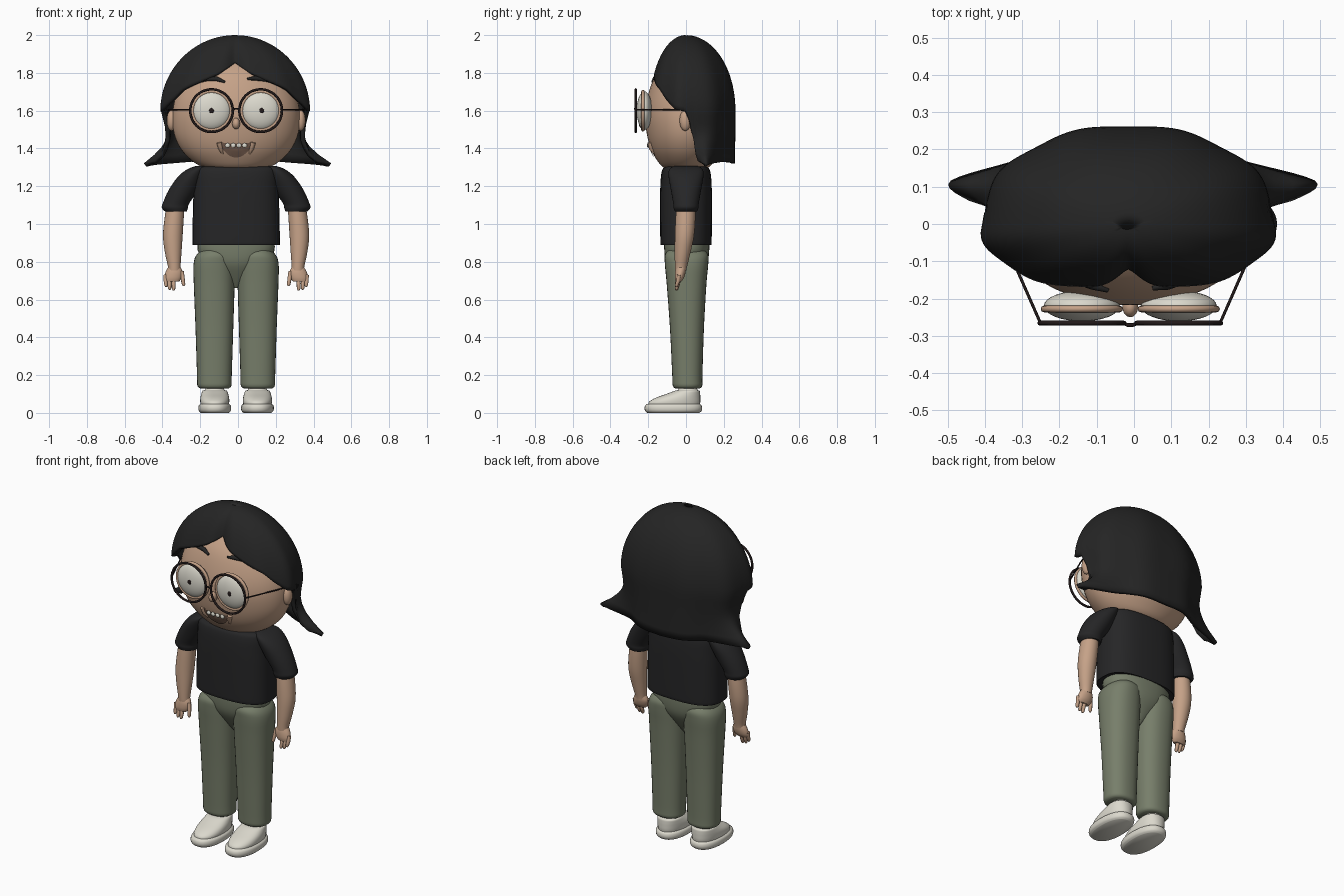
import bpy, bmesh, math
from mathutils import Vector

if "Cube" in bpy.data.objects:
    bpy.data.objects.remove(bpy.data.objects["Cube"])

CX = -0.01  # body centre line


def material(name, rgb):
    m = bpy.data.materials.new(name)
    m.diffuse_color = (*rgb, 1)
    m.use_nodes = True
    m.node_tree.nodes["Principled BSDF"].inputs["Base Color"].default_value = m.diffuse_color
    return m


SKIN = material("skin", (0.56, 0.36, 0.245))
BLACK = material("hair_black", (0.018, 0.018, 0.018))
SHIRT = material("shirt_black", (0.019, 0.019, 0.020))
GREEN = material("trouser_green", (0.185, 0.21, 0.145))
WHITE = material("off_white", (0.71, 0.69, 0.61))
FRAME = material("frame_dark", (0.016, 0.010, 0.010))
MOUTH = material("mouth_brown", (0.20, 0.12, 0.085))


def finish(name, bm, mat, angle=45):
    bmesh.ops.recalc_face_normals(bm, faces=bm.faces)
    me = bpy.data.meshes.new(name)
    bm.to_mesh(me)
    bm.free()
    me.materials.append(mat)
    me.shade_smooth()
    me.set_sharp_from_angle(angle=math.radians(angle))
    ob = bpy.data.objects.new(name, me)
    bpy.context.collection.objects.link(ob)
    return ob


def smooth_rings(rings, sub):
    """Catmull-Rom interpolation between rings."""
    out = []
    for i in range(len(rings) - 1):
        p0, p1 = rings[max(i - 1, 0)], rings[i]
        p2, p3 = rings[i + 1], rings[min(i + 2, len(rings) - 1)]
        for k in range(sub):
            t = k / sub
            out.append([0.5 * (2 * b + (c - a) * t + (2 * a - 5 * b + 4 * c - d) * t * t
                               + (3 * b - a - 3 * c + d) * t ** 3)
                        for a, b, c, d in zip(p0, p1, p2, p3)])
    out.append(list(rings[-1]))
    return out


def loft(name, rings, mat, n=32, power=2.0, sub=4):
    """Stack of horizontal superellipse rings (z, cx, cy, rx, ry)."""
    bm = bmesh.new()
    rows = []
    for z, cx, cy, rx, ry in smooth_rings(rings, sub):
        row = []
        for k in range(n):
            a = 2 * math.pi * k / n
            c, s = math.cos(a), math.sin(a)
            row.append(bm.verts.new((
                cx + rx * math.copysign(abs(c) ** (2 / power), c),
                cy + ry * math.copysign(abs(s) ** (2 / power), s), z)))
        rows.append(row)
    for a, b in zip(rows, rows[1:]):
        for k in range(n):
            bm.faces.new((a[k], a[(k + 1) % n], b[(k + 1) % n], b[k]))
    bm.faces.new(rows[0])
    bm.faces.new(rows[-1])
    return finish(name, bm, mat)


def ball(name, loc, size, mat):
    bm = bmesh.new()
    bmesh.ops.create_uvsphere(bm, u_segments=32, v_segments=20, radius=1)
    for v in bm.verts:
        v.co = Vector([v.co[i] * size[i] + loc[i] for i in range(3)])
    return finish(name, bm, mat)


def tube(name, pts, r, mat, cyclic=False, radii=None):
    cu = bpy.data.curves.new(name, "CURVE")
    cu.dimensions = "3D"
    cu.bevel_depth = r
    cu.bevel_resolution = 2
    cu.use_fill_caps = True
    sp = cu.splines.new("POLY")
    sp.points.add(len(pts) - 1)
    for i, p in enumerate(pts):
        sp.points[i].co = (*p, 1)
        sp.points[i].radius = radii[i] if radii else 1
    sp.use_cyclic_u = cyclic
    cu.materials.append(mat)
    ob = bpy.data.objects.new(name, cu)
    bpy.context.collection.objects.link(ob)
    return ob


# Head: broad at the jaw, hidden under hair at the top
HEAD = [(z, CX, 0.0, rx, ry) for z, rx, ry in [
    (1.285, 0.10, 0.07), (1.30, 0.175, 0.12), (1.34, 0.24, 0.155), (1.40, 0.295, 0.187),
    (1.48, 0.33, 0.208), (1.58, 0.338, 0.218), (1.68, 0.318, 0.202),
    (1.78, 0.262, 0.165), (1.85, 0.18, 0.105), (1.89, 0.06, 0.04)]]
loft("head", HEAD, SKIN, n=48)


def face_y(x, z):
    rows = smooth_rings(HEAD, 8)
    r = min(rows, key=lambda q: abs(q[0] - z))
    return -r[4] * math.sqrt(max(0, 1 - ((x - CX) / r[3]) ** 2))


# Hair: shell whose lower edge changes with angle from the front
EDGE = [(0, 1.855), (14, 1.80), (30, 1.755), (48, 1.71), (60, 1.66), (75, 1.61),
        (90, 1.595), (96, 1.50), (101, 1.335), (115, 1.318), (140, 1.33), (180, 1.32)]


def lower_edge(d):
    for (a, za), (b, zb) in zip(EDGE, EDGE[1:]):
        if d <= b:
            return za + (zb - za) * (d - a) / (b - a)
    return EDGE[-1][1]


bm = bmesh.new()
crown = bm.verts.new((-0.02, -0.015, 2.0))
cols, ROWS, N = [], 26, 144
for k in range(N):
    deg = k * 360 / N
    d = min(deg, 360 - deg)
    t = math.radians(deg)
    zb = lower_edge(d)
    col = []
    for j in range(1, ROWS + 1):
        s = j / ROWS
        z = 2.0 - (2.0 - zb) * s ** 1.7
        f = math.sqrt(1 - ((z - 1.6) / 0.4) ** 2) if z > 1.6 else 1 - 0.06 * math.sin(
            min(1, (1.6 - z) / 0.2) * math.pi / 2) * abs(math.sin(t))
        f *= 1 - 0.24 * s * math.exp(-(d / 9) ** 2)          # centre parting
        f *= 1 + 0.018 * s * math.cos(9 * t)                 # soft locks
        depth = 0.205 if d < 90 else 0.265
        x = -0.015 + 0.393 * f * math.sin(t)
        y = -depth * f * math.copysign(abs(math.cos(t)) ** 0.9, math.cos(t))
        low = max(0, (1.5 - z) / 0.18) ** 1.8
        flick = low * math.exp(-((d - 112) / 13) ** 2)       # side flicks
        x += math.copysign(0.165 if x > 0 else 0.14, x) * flick
        col.append(bm.verts.new((x, y, z)))
    cols.append(col)
for k in range(N):
    a, b = cols[k], cols[(k + 1) % N]
    bm.faces.new((crown, a[0], b[0]))
    for j in range(ROWS - 1):
        bm.faces.new((a[j], a[j + 1], b[j + 1], b[j]))
hair = finish("hair", bm, BLACK, 60)
sol = hair.modifiers.new("thickness", "SOLIDIFY")
sol.thickness = 0.022
sol.offset = -1

# Shirt body and trouser seat
loft("shirt_body", [(z, CX, 0, rx, ry) for z, rx, ry in [
    (0.895, 0.230, 0.133), (0.905, 0.232, 0.136), (1.10, 0.228, 0.137), (1.20, 0.224, 0.136),
    (1.27, 0.222, 0.130), (1.30, 0.205, 0.115), (1.312, 0.12, 0.07)]], SHIRT, power=2.7)
loft("trouser_seat", [(z, CX, 0.004, rx, ry) for z, rx, ry in [
    (0.93, 0.198, 0.118), (0.86, 0.203, 0.119), (0.79, 0.16, 0.108),
    (0.72, 0.08, 0.07), (0.66, 0.01, 0.03)]], GREEN, power=2.3)

for s, side in ((-1, "right"), (1, "left")):
    def X(v):
        return CX + s * v

    # Trouser leg, ankle and shoe
    loft(side + "_trouser_leg", [(z, X(c), y, rx, ry) for z, c, y, rx, ry in [
        (0.13, .115, .008, .076, .066), (0.145, .115, .008, .090, .078), (0.20, .115, .007, .092, .080),
        (0.45, .115, .005, .100, .090), (0.68, .116, .003, .108, .105), (0.79, .117, .003, .108, .115),
        (0.84, .112, .003, .095, .113), (0.875, .105, .003, .06, .08)]], GREEN, power=2.3)
    loft(side + "_shoe_sole", [(z, X(.113), -.067, rx, ry) for z, rx, ry in [
        (0.0, .074, .138), (.010, .084, .149), (.025, .087, .153), (.040, .084, .149),
        (.048, .075, .138)]], WHITE, power=2.3)
    loft(side + "_shoe_upper", [(z, X(.113), y, rx, ry) for z, y, rx, ry in [
        (.04, -.064, .074, .137), (.06, -.059, .077, .135), (.08, -.042, .076, .118),
        (.10, -.015, .071, .090), (.117, .006, .064, .066), (.124, .010, .05, .05),
        (.16, .010, .045, .045)]], WHITE, power=2.2)

    # Sleeve, arm and hand
    loft(side + "_sleeve", [(z, X((a + b) / 2), 0, (b - a) / 2, ry) for z, a, b, ry in [
        (1.065, .262, .375, .058), (1.085, .255, .393, .066), (1.11, .248, .388, .068),
        (1.18, .20, .357, .080), (1.25, .17, .308, .092), (1.29, .16, .258, .088),
        (1.308, .15, .21, .06)]], SHIRT)
    loft(side + "_arm", [(z, X(c), y, rx, ry) for z, c, y, rx, ry in [
        (1.14, .315, 0, .045, .045), (1.05, .326, -.002, .050, .052), (0.94, .335, -.008, .052, .051),
        (0.85, .333, -.018, .044, .042), (0.78, .328, -.026, .034, .033),
        (0.755, .327, -.028, .033, .03)]], SKIN, n=24)
    loft(side + "_palm", [(z, X(c), y, rx, ry) for z, c, y, rx, ry in [
        (0.775, .327, -.026, .031, .026), (0.745, .328, -.03, .046, .028), (0.715, .334, -.035, .046, .024),
        (0.695, .338, -.04, .036, .015)]], SKIN, n=20)
    for i, (a, b, top, tip) in enumerate([(.375, .371, .73, .667), (.354, .352, .72, .652),
                                          (.331, .331, .72, .648), (.288, .278, .75, .672)]):
        tube(f"{side}_finger_{i + 1}", [(X(a), -.036, top), (X((a + b) / 2), -.042, (top + tip) / 2),
             (X(b), -.05, tip + .008), (X(b), -.052, tip)], .011, SKIN, radii=[1, 1, .85, .4])

    # Ear, eye, eyelid rim and pupil
    ball(side + "_ear", (X(.342), -.004, 1.548), (.025, .03, .055), SKIN)
    ex = X(.13)
    ball(side + "_eyeball", (ex, -.220, 1.60), (.102, .041, .102), WHITE)
    lid = tube(side + "_eyelid", [(ex + .1015 * math.cos(a), -.228, 1.60 + .1015 * math.sin(a))
               for a in [i * math.pi / 20 for i in range(40)]], .009, SKIN, True)
    ball(side + "_pupil", (X(.135) if s > 0 else X(.13), -.259, 1.60), (.013, .005, .014), FRAME)

    # Spectacle rim and temple arm
    tube(side + "_glasses_rim", [(ex + .113 * math.cos(a), -.266, 1.60 + .113 * math.sin(a))
         for a in [i * math.pi / 24 for i in range(48)]], .0065, FRAME, True)
    tube(side + "_glasses_temple", [(X(.241), -.266, 1.605), (X(.325), -.075, 1.605),
         (X(.358), .02, 1.605), (X(.36), .032, 1.54)], .004, FRAME)

tube("glasses_bridge", [(CX - .018, -.266, 1.60), (CX - .008, -.271, 1.61),
                        (CX + .008, -.271, 1.61), (CX + .018, -.266, 1.60)], .005, FRAME)
ball("nose", (CX, -.222, 1.532), (.021, .028, .03), SKIN)

# Eyebrows follow the forehead
for name, pts in (("right_eyebrow", [(-.205, 1.752), (-.17, 1.767), (-.11, 1.768), (-.07, 1.752)]),
                  ("left_eyebrow", [(.05, 1.768), (.09, 1.772), (.15, 1.764), (.205, 1.742)])):
    tube(name, [(x, face_y(x, z) - .006, z) for x, z in pts], .012, BLACK, radii=[.5, 1, 1, .5])

# Smiling mouth plate
bm = bmesh.new()
prev = None
for i in range(17):
    u = -1 + i / 8
    x = CX + .085 * u
    zt, zb = 1.425 + .008 * u * u, 1.424 - .072 * (1 - u * u) ** .7 + .006 * u * u
    row = [bm.verts.new((x, face_y(x, z) - .006, z))
           for z in [zt + (zb - zt) * k / 5 for k in range(6)]]
    if prev:
        for k in range(5):
            bm.faces.new((prev[k], row[k], row[k + 1], prev[k + 1]))
    prev = row
finish("mouth", bm, MOUTH)

# Teeth and mouth corners
for i in range(4):
    x = CX - .045 + .03 * i
    ball(f"tooth_{i + 1}", (x, face_y(x, 1.415) - .007, 1.416), (.013, .007, .012), WHITE)
for s, side in ((-1, "right"), (1, "left")):
    x = CX + s * .082
    tube(side + "_mouth_corner", [(x + s * .008, face_y(x, 1.43) - .002, 1.432),
         (x, face_y(x, 1.40) - .004, 1.40), (x - s * .01, face_y(x, 1.37) - .002, 1.372)],
         .014, SKIN, radii=[1, .9, .4])
